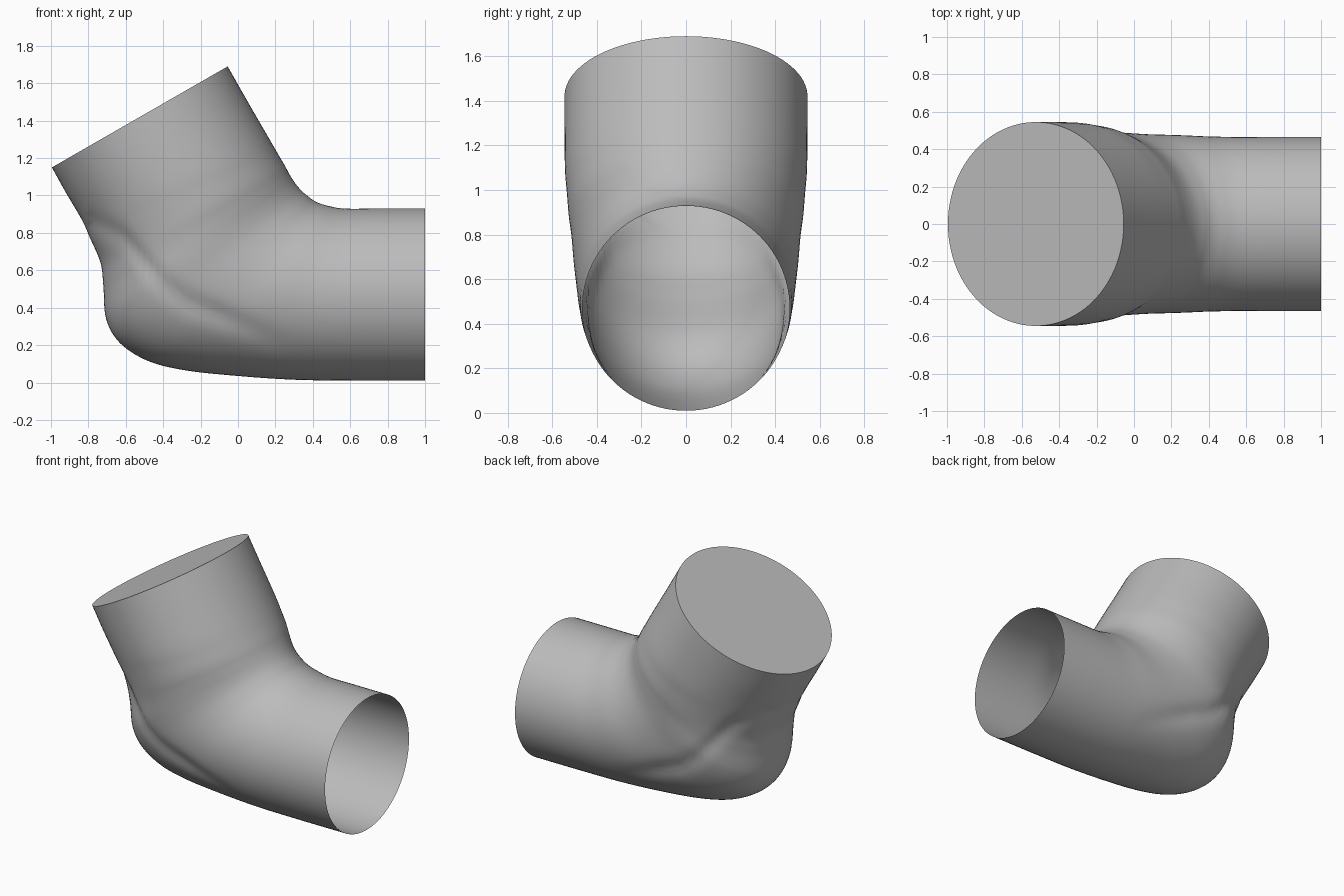
import bpy, bmesh, math
from mathutils import Vector

cube = bpy.data.objects.get("Cube")
if cube:
    bpy.data.objects.remove(cube, do_unlink=True)

# Plain grey material
grey = bpy.data.materials.new("plain_grey")
grey.use_nodes = True
colour = (0.5, 0.5, 0.5, 1)
grey.diffuse_color = colour
grey.node_tree.nodes["Principled BSDF"].inputs["Base Color"].default_value = colour

SIDES, STEPS = 96, 8

# Key cross-sections: inner bend x, z, outer heel x, z, half width
sections = [
    (1.00, 0.93, 1.00, 0.01, 0.465),
    (0.75, 0.93, 0.62, 0.01, 0.465),
    (0.57, 0.93, 0.30, 0.015, 0.467),
    (0.48, 0.945, 0.00, 0.035, 0.475),
    (0.42, 0.965, -0.28, 0.065, 0.48),
    (0.375, 0.995, -0.48, 0.115, 0.487),
    (0.34, 1.025, -0.63, 0.21, 0.495),
    (0.31, 1.06, -0.705, 0.34, 0.505),
    (0.28, 1.105, -0.72, 0.52, 0.515),
    (0.25, 1.16, -0.735, 0.64, 0.527),
    (0.215, 1.22, -0.79, 0.77, 0.535),
    (0.16, 1.315, -0.835, 0.87, 0.543),
    (0.05, 1.505, -0.92, 1.015, 0.545),
    (-0.055, 1.69, -0.995, 1.15, 0.545),
]


def catmull(a, b, c, d, t):
    return [0.5 * (2*q + (r-p)*t + (2*p - 5*q + 4*r - s)*t*t + (3*q - p - 3*r + s)*t**3)
            for p, q, r, s in zip(a, b, c, d)]


def smooth_sections(keys):
    out = []
    last = len(keys) - 1
    for i in range(last):
        for k in range(STEPS):
            out.append(catmull(keys[max(i-1, 0)], keys[i], keys[i+1],
                               keys[min(i+2, last)], k / STEPS))
    out.append(keys[-1])
    return out


def seam_height(x):
    """Height of the heel patch's upper edge."""
    pts = [(-0.8, 0.94), (-0.62, 0.86), (-0.4, 0.6), (-0.28, 0.51), (0.3, 0.27), (0.58, 0.0)]
    for (x0, z0), (x1, z1) in zip(pts, pts[1:]):
        if x0 <= x <= x1:
            return z0 + (z1 - z0) * (x - x0) / (x1 - x0)
    return None


# Bent pipe: elliptical rings swept round the elbow, open at the +x end
bm = bmesh.new()
rings = []
for ix, iz, ox, oz, half in smooth_sections(sections):
    inner, outer = Vector((ix, 0, iz)), Vector((ox, 0, oz))
    centre, arm = (inner + outer) / 2, (inner - outer) / 2
    ring = []
    for k in range(SIDES):
        a = math.tau * k / SIDES
        p = centre + arm * math.cos(a) + Vector((0, half * math.sin(a), 0))
        # Shallow groove just below the heel patch's edge
        seam = seam_height(p.x)
        if seam is not None:
            fade = min(1, max(0, (0.3 - p.x) / 0.4))
            depth = 0.02 * fade * math.exp(-((seam - p.z - 0.08) / 0.06) ** 2)
            p += (centre - p).normalized() * depth * abs(math.sin(a))
        ring.append(bm.verts.new(p))
    rings.append(ring)

for lower, upper in zip(rings, rings[1:]):
    for k in range(SIDES):
        n = (k + 1) % SIDES
        bm.faces.new((lower[k], lower[n], upper[n], upper[k]))
# Flat cap on the raised end
cap = bm.faces.new(rings[-1])
bmesh.ops.recalc_face_normals(bm, faces=bm.faces)
if cap.normal.z < 0:
    bmesh.ops.reverse_faces(bm, faces=bm.faces)

mesh = bpy.data.meshes.new("elbow_pipe")
bm.to_mesh(mesh)
bm.free()
pipe = bpy.data.objects.new("elbow_pipe", mesh)
bpy.context.collection.objects.link(pipe)
mesh.materials.append(grey)
bpy.ops.object.select_all(action="DESELECT")
pipe.select_set(True)
bpy.context.view_layer.objects.active = pipe
bpy.ops.object.shade_smooth_by_angle(angle=math.radians(40))
